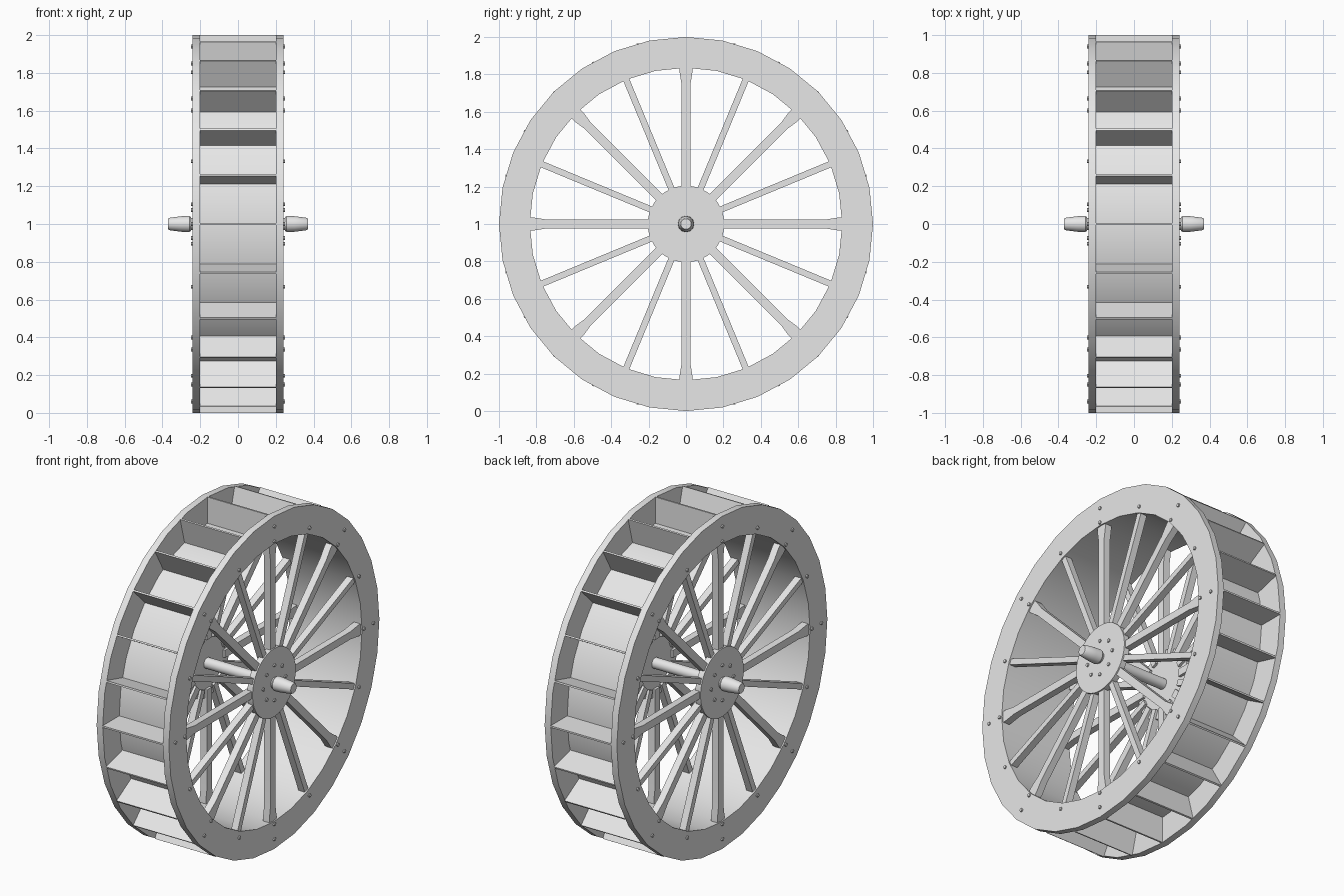
import bpy, bmesh, math
from mathutils import Matrix, Vector

if "Cube" in bpy.data.objects:
    bpy.data.objects.remove(bpy.data.objects["Cube"])

wood = bpy.data.materials.new("plain grey")
wood.diffuse_color = (0.8, 0.8, 0.8, 1)
wood.use_nodes = True
wood.node_tree.nodes["Principled BSDF"].inputs["Base Color"].default_value = wood.diffuse_color
CENTRE = Vector((0, 0, 1))
R_OUT, R_IN = 1.0, 0.835      # rim radii
X_IN, X_OUT = 0.2, 0.24       # rim inner and outer planes


def finish(bm, name):
    bmesh.ops.recalc_face_normals(bm, faces=bm.faces)
    bmesh.ops.translate(bm, vec=CENTRE, verts=bm.verts)
    me = bpy.data.meshes.new(name)
    bm.to_mesh(me)
    bm.free()
    me.materials.append(wood)
    ob = bpy.data.objects.new(name, me)
    bpy.context.collection.objects.link(ob)
    bpy.ops.object.select_all(action='DESELECT')
    ob.select_set(True)
    bpy.context.view_layer.objects.active = ob
    bpy.ops.object.shade_smooth_by_angle(angle=math.radians(30))
    return ob


def lathe(name, profile, sides, closed=False):
    """Spin (x, radius) points around the x axis."""
    bm = bmesh.new()
    rings = []
    for i in range(sides):
        a = math.tau * i / sides
        rings.append([bm.verts.new((x, r * math.cos(a), r * math.sin(a)))
                      for x, r in profile])
    n = len(profile)
    for i in range(sides):
        p, q = rings[i], rings[(i + 1) % sides]
        for j in range(n if closed else n - 1):
            k = (j + 1) % n
            bm.faces.new((p[j], q[j], q[k], p[k]))
    if not closed:
        bm.faces.new([r[0] for r in rings])
        bm.faces.new([r[-1] for r in rings])
    return finish(bm, name)


def add_bar(bm, angle, x0, x1, outline):
    """Bar along a radius; outline is (radius, half width) points."""
    pts = [(r, w) for r, w in outline] + [(r, -w) for r, w in reversed(outline)]
    rot = Matrix.Rotation(angle, 3, 'X')
    lo, hi = ([bm.verts.new(rot @ Vector((x, r, w))) for r, w in pts]
              for x in (x0, x1))
    bm.faces.new(lo)
    bm.faces.new(hi)
    for i in range(len(pts)):
        j = (i + 1) % len(pts)
        bm.faces.new((lo[i], lo[j], hi[j], hi[i]))


def add_bolt(bm, side, angle, radius):
    rot = (Matrix.Rotation(angle, 4, 'X')
           @ Matrix.Translation((side * (X_OUT + 0.001), radius, 0))
           @ Matrix.Rotation(math.pi / 2, 4, 'Y'))
    bmesh.ops.create_cone(bm, cap_ends=True, segments=8, radius1=0.01,
                          radius2=0.01, depth=0.014, matrix=rot)


# inner drum closing the buckets
lathe("drum", [(-X_IN, R_IN), (X_IN, R_IN), (X_IN, R_IN + 0.008),
               (-X_IN, R_IN + 0.008)], 32, closed=True)

# radial paddles
bm = bmesh.new()
for i in range(24):
    add_bar(bm, math.tau * i / 24, -X_IN, X_IN,
            [(R_IN, 0.005), (R_OUT, 0.005)])
finish(bm, "paddles")

# axle between the hubs
lathe("axle", [(-0.25, 0.032), (0.25, 0.032)], 24)

for s, label in ((1, "right"), (-1, "left")):
    # rim ring and hub disc
    lathe(label + "_rim", [(s * X_IN, R_IN), (s * X_OUT, R_IN),
                           (s * X_OUT, R_OUT), (s * X_IN, R_OUT)], 32, closed=True)
    lathe(label + "_hub", [(s * 0.205, 0.205), (s * X_OUT, 0.205)], 32)

    # tapered axle end
    lathe(label + "_axle_end", [(s * 0.25, 0.036), (s * 0.258, 0.043),
                                (s * 0.30, 0.041), (s * 0.362, 0.033),
                                (s * 0.37, 0.028)], 24)

    # flared main spokes alternating with slim ones
    bm = bmesh.new()
    for i in range(16):
        if i % 2 == 0:
            shape = [(0.15, 0.023), (0.74, 0.023), (0.81, 0.034), (0.838, 0.034)]
        else:
            shape = [(0.15, 0.017), (0.838, 0.017)]
        add_bar(bm, math.tau * i / 16, s * 0.19, s * 0.232, shape)
    finish(bm, label + "_spokes")

    # bolts on rim and hub
    bm = bmesh.new()
    for i in range(16):
        for r in ((0.105, 0.85, 0.94) if i % 2 == 0 else (0.87,)):
            add_bolt(bm, s, math.tau * i / 16, r)
    finish(bm, label + "_bolts")
